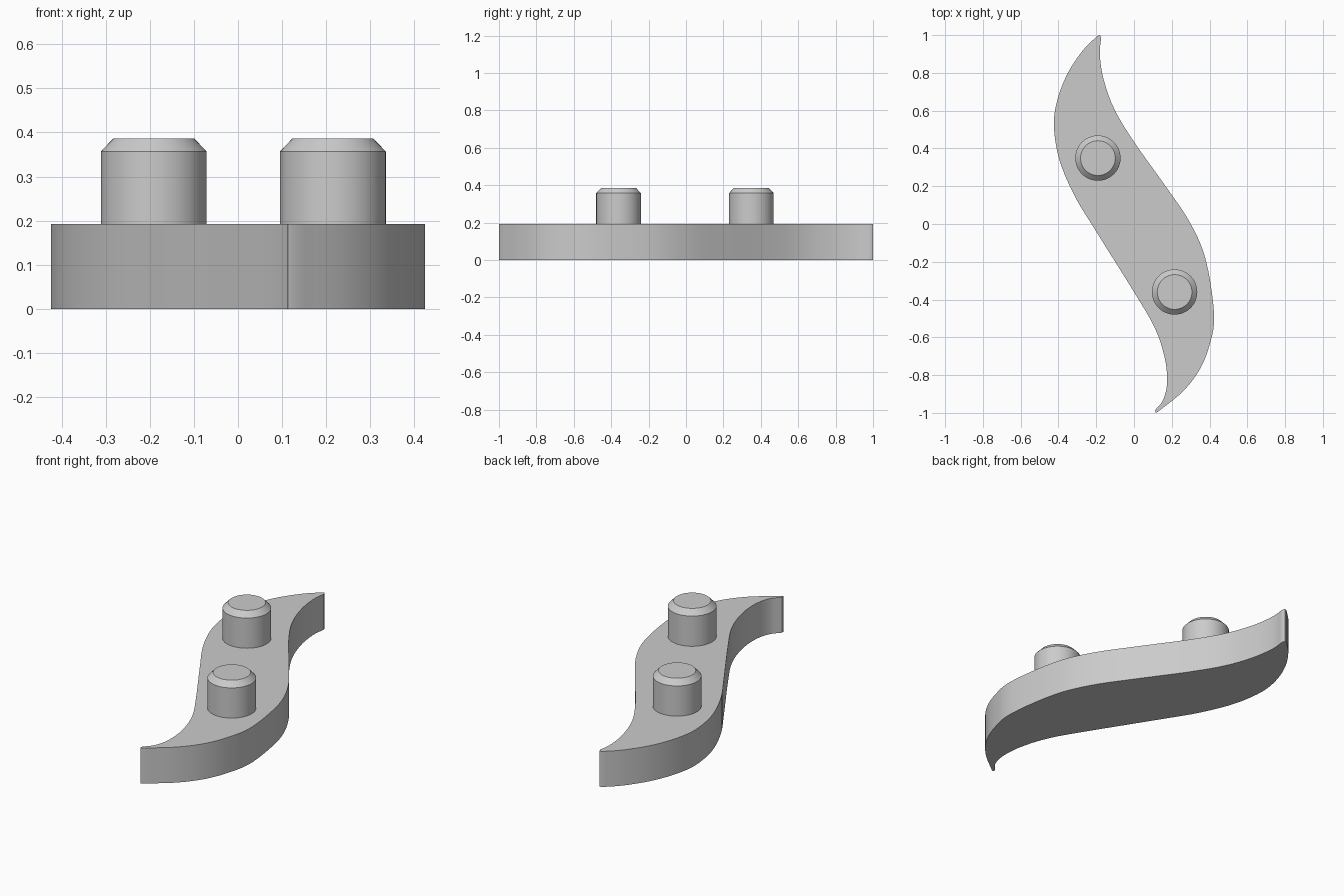
import bpy, bmesh, math
from mathutils import Vector

cube = bpy.data.objects.get("Cube")
if cube:
    bpy.data.objects.remove(cube, do_unlink=True)

# One plain grey for the whole model
GREY = (0.6, 0.6, 0.6, 1)
grey = bpy.data.materials.new("grey")
grey.use_nodes = True
grey.diffuse_color = GREY
grey.node_tree.nodes["Principled BSDF"].inputs["Base Color"].default_value = GREY

BASE_TOP = 0.193
PEG_SHOULDER, PEG_TOP = 0.357, 0.386


def finish(bm, name):
    bmesh.ops.recalc_face_normals(bm, faces=bm.faces)
    mesh = bpy.data.meshes.new(name)
    bm.to_mesh(mesh)
    bm.free()
    mesh.materials.append(grey)
    obj = bpy.data.objects.new(name, mesh)
    bpy.context.collection.objects.link(obj)
    bpy.ops.object.select_all(action="DESELECT")
    obj.select_set(True)
    bpy.context.view_layer.objects.active = obj
    bpy.ops.object.shade_smooth_by_angle(angle=math.radians(30))
    return obj


def smooth_path(points, steps=5):
    """Catmull-Rom curve through the points."""
    p = [Vector(q) for q in points]
    p = [2 * p[0] - p[1]] + p + [2 * p[-1] - p[-2]]
    path = []
    for a, b, c, d in zip(p, p[1:], p[2:], p[3:]):
        for i in range(steps):
            t = i / steps
            path.append(0.5 * (2 * b + (c - a) * t + (2 * a - 5 * b + 4 * c - d) * t ** 2
                               + (3 * b - a - 3 * c + d) * t ** 3))
    return path + [p[-2]]


# S-shaped base plate: two flowing edges joined by narrow blunt tips
left_edge = [(-0.195, 0.995), (-0.27, 0.92), (-0.35, 0.80), (-0.405, 0.66),
             (-0.424, 0.52), (-0.395, 0.34), (-0.315, 0.15), (-0.2, -0.04),
             (0, -0.36), (0.11, -0.55), (0.163, -0.71), (0.175, -0.84),
             (0.155, -0.93), (0.112, -0.985)]
right_edge = [(0.125, -0.995), (0.255, -0.89), (0.345, -0.775), (0.40, -0.64),
              (0.424, -0.48), (0.38, -0.19), (0.295, 0.01), (0.16, 0.21),
              (0, 0.435), (-0.105, 0.61), (-0.162, 0.77), (-0.181, 0.9),
              (-0.174, 0.985)]
outline = (smooth_path(left_edge) + [Vector((0.113, -1))]
           + smooth_path(right_edge) + [Vector((-0.18, 1))])

bm = bmesh.new()
bottom = bm.faces.new([bm.verts.new((v.x, v.y, 0)) for v in outline])
extruded = bmesh.ops.extrude_face_region(bm, geom=[bottom], use_keep_orig=True)
top_verts = [g for g in extruded["geom"] if isinstance(g, bmesh.types.BMVert)]
bmesh.ops.translate(bm, verts=top_verts, vec=(0, 0, BASE_TOP))
finish(bm, "base_plate")


# Round pegs with a chamfered top
def make_peg(name, x, y, sides=48):
    bm = bmesh.new()
    rings = []
    for radius, z in ((0.12, BASE_TOP - 0.01), (0.12, PEG_SHOULDER), (0.092, PEG_TOP)):
        rings.append([bm.verts.new((x + radius * math.cos(math.tau * i / sides),
                                    y + radius * math.sin(math.tau * i / sides), z))
                      for i in range(sides)])
    for low, high in zip(rings, rings[1:]):
        for i in range(sides):
            j = (i + 1) % sides
            bm.faces.new((low[i], low[j], high[j], high[i]))
    bm.faces.new(rings[0][::-1])
    bm.faces.new(rings[-1])
    finish(bm, name)


make_peg("back_peg", -0.191, 0.349)
make_peg("front_peg", 0.215, -0.36)
